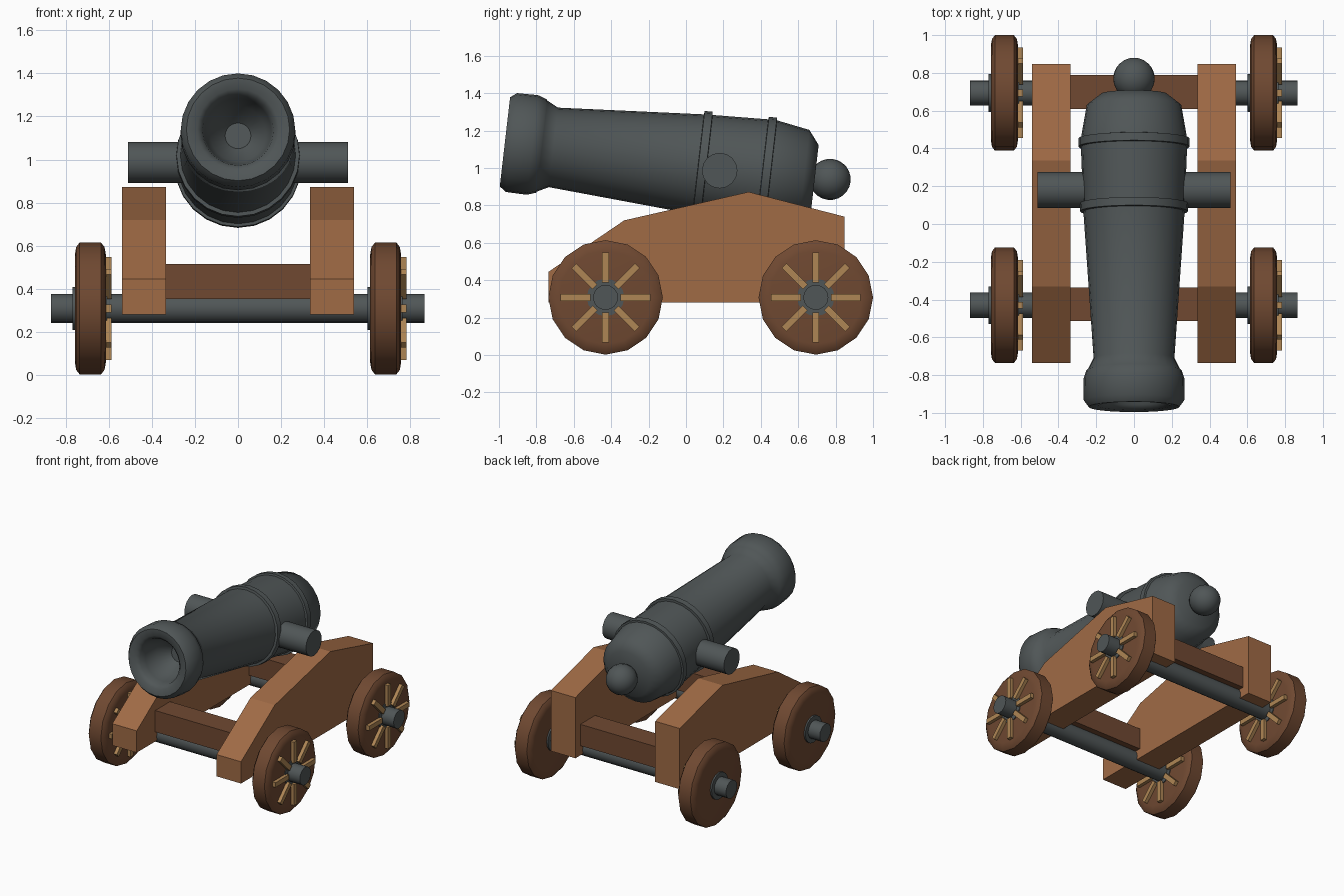
import bpy, bmesh, math
from mathutils import Matrix, Vector

if "Cube" in bpy.data.objects:
    bpy.data.objects.remove(bpy.data.objects["Cube"])


def material(name, rgb):
    m = bpy.data.materials.new(name)
    m.use_nodes = True
    m.diffuse_color = (*rgb, 1)
    bsdf = m.node_tree.nodes["Principled BSDF"]
    bsdf.inputs["Base Color"].default_value = (*rgb, 1)
    bsdf.inputs["Roughness"].default_value = 0.8
    return m


IRON = material("dark iron", (0.08, 0.093, 0.095))
WOOD = material("carriage wood", (0.35, 0.145, 0.06))
DARK = material("dark wheel wood", (0.16, 0.066, 0.031))
PALE = material("pale spoke wood", (0.43, 0.24, 0.09))


def finish(name, bm, mat, matrix=Matrix(), smooth=True):
    """Turn a bmesh into a named, coloured object."""
    bmesh.ops.transform(bm, matrix=matrix, verts=bm.verts)
    bmesh.ops.recalc_face_normals(bm, faces=bm.faces)
    mesh = bpy.data.meshes.new(name)
    bm.to_mesh(mesh)
    bm.free()
    mesh.materials.append(mat)
    obj = bpy.data.objects.new(name, mesh)
    bpy.context.collection.objects.link(obj)
    if smooth:
        bpy.ops.object.select_all(action='DESELECT')
        obj.select_set(True)
        bpy.context.view_layer.objects.active = obj
        bpy.ops.object.shade_smooth_by_angle(angle=math.radians(45))
    return obj


def lathe(name, profile, mat, matrix, sides=24):
    """Spin (radius, distance) points about local z, closed at both ends."""
    bm = bmesh.new()
    points = [(0, profile[0][1])] + profile + [(0, profile[-1][1])]
    verts = [bm.verts.new((r, 0, s)) for r, s in points]
    edges = [bm.edges.new(pair) for pair in zip(verts, verts[1:])]
    bmesh.ops.spin(bm, geom=verts + edges, cent=(0, 0, 0), axis=(0, 0, 1),
                   angle=math.tau, steps=sides, use_duplicate=False)
    bmesh.ops.remove_doubles(bm, verts=bm.verts, dist=1e-4)
    return finish(name, bm, mat, matrix)


def add_box(bm, size, matrix):
    bmesh.ops.create_cube(bm, size=1, matrix=matrix @ Matrix.Diagonal((*size, 1)))


ALONG_X = Matrix.Rotation(math.pi / 2, 4, 'Y')


def rod(name, radius, x0, x1, y, z, mat):
    return lathe(name, [(radius, x0), (radius, x1)], mat,
                 Matrix.Translation((0, y, z)) @ ALONG_X, 16)


# Barrel: lathed from the bore bottom, over the lip, back to the breech
TILT = math.radians(6.6)
MUZZLE = Vector((0, -0.968, 1.14))
barrel_frame = Matrix.Translation(MUZZLE) @ Matrix.Rotation(-math.pi / 2 - TILT, 4, 'X')
barrel_profile = [
    (0.06, 0.26), (0.13, 0.18), (0.155, 0.08), (0.165, 0.03), (0.19, 0.005),
    (0.24, 0), (0.266, 0.035), (0.268, 0.147), (0.252, 0.195), (0.245, 0.2),
    (0.214, 0.261),
    (0.268, 1.04), (0.286, 1.042), (0.288, 1.085), (0.27, 1.087),
    (0.281, 1.385), (0.295, 1.387), (0.295, 1.43), (0.281, 1.432),
    (0.25, 1.61), (0.175, 1.668),
]
lathe("barrel", barrel_profile, IRON, barrel_frame)

# Rear knob on the barrel axis
bm = bmesh.new()
bmesh.ops.create_uvsphere(bm, u_segments=20, v_segments=12, radius=0.11)
finish("breech_knob", bm, IRON, barrel_frame @ Matrix.Translation((0, 0, 1.75)))

# Trunnions through the barrel
rod("trunnions", 0.095, -0.51, 0.51, 0.18, 0.986, IRON)

# Carriage cheeks: extruded side profile
cheek = [(-0.735, 0.28), (-0.735, 0.445), (-0.33, 0.72),
         (0.335, 0.872), (0.847, 0.74), (0.847, 0.28)]
for side, x in (("left", 0.335), ("right", -0.54)):
    bm = bmesh.new()
    face = bm.faces.new([bm.verts.new((x, y, z)) for y, z in cheek])
    ext = bmesh.ops.extrude_face_region(bm, geom=[face])
    moved = [v for v in ext["geom"] if isinstance(v, bmesh.types.BMVert)]
    bmesh.ops.translate(bm, vec=(0.205, 0, 0), verts=moved)
    finish(side + "_carriage_cheek", bm, WOOD, smooth=False)

# Running gear: axle, cross beam and two wheels at each end
AXLE_Z = 0.308
wheel_profile = [(0.25, -0.072), (0.285, -0.066), (0.306, -0.05),
                 (0.306, 0.05), (0.285, 0.066), (0.25, 0.072)]
for end, y in (("front", -0.43), ("rear", 0.694)):
    rod(end + "_axle", 0.067, -0.868, 0.866, y, AXLE_Z, IRON)

    bm = bmesh.new()
    add_box(bm, (0.7, 0.178, 0.162), Matrix.Translation((0, y + 0.005, 0.434)))
    finish(end + "_cross_beam", bm, DARK, smooth=False)

    for side, x in (("left", 0.686), ("right", -0.686)):
        name = end + "_" + side + "_"
        lathe(name + "wheel", wheel_profile, DARK,
              Matrix.Translation((x, y, AXLE_Z)) @ ALONG_X, 16)
        rod(name + "hub", 0.1, x - 0.084, x + 0.078, y, AXLE_Z, IRON)

        # Eight raised spokes on the same face of every wheel
        bm = bmesh.new()
        for i in range(8):
            turn = Matrix.Rotation(i * math.tau / 8, 4, 'X')
            add_box(bm, (0.04, 0.16, 0.036),
                    turn @ Matrix.Translation((0.078, 0.16, 0)))
        finish(name + "spokes", bm, PALE,
               Matrix.Translation((x, y, AXLE_Z)), smooth=False)
